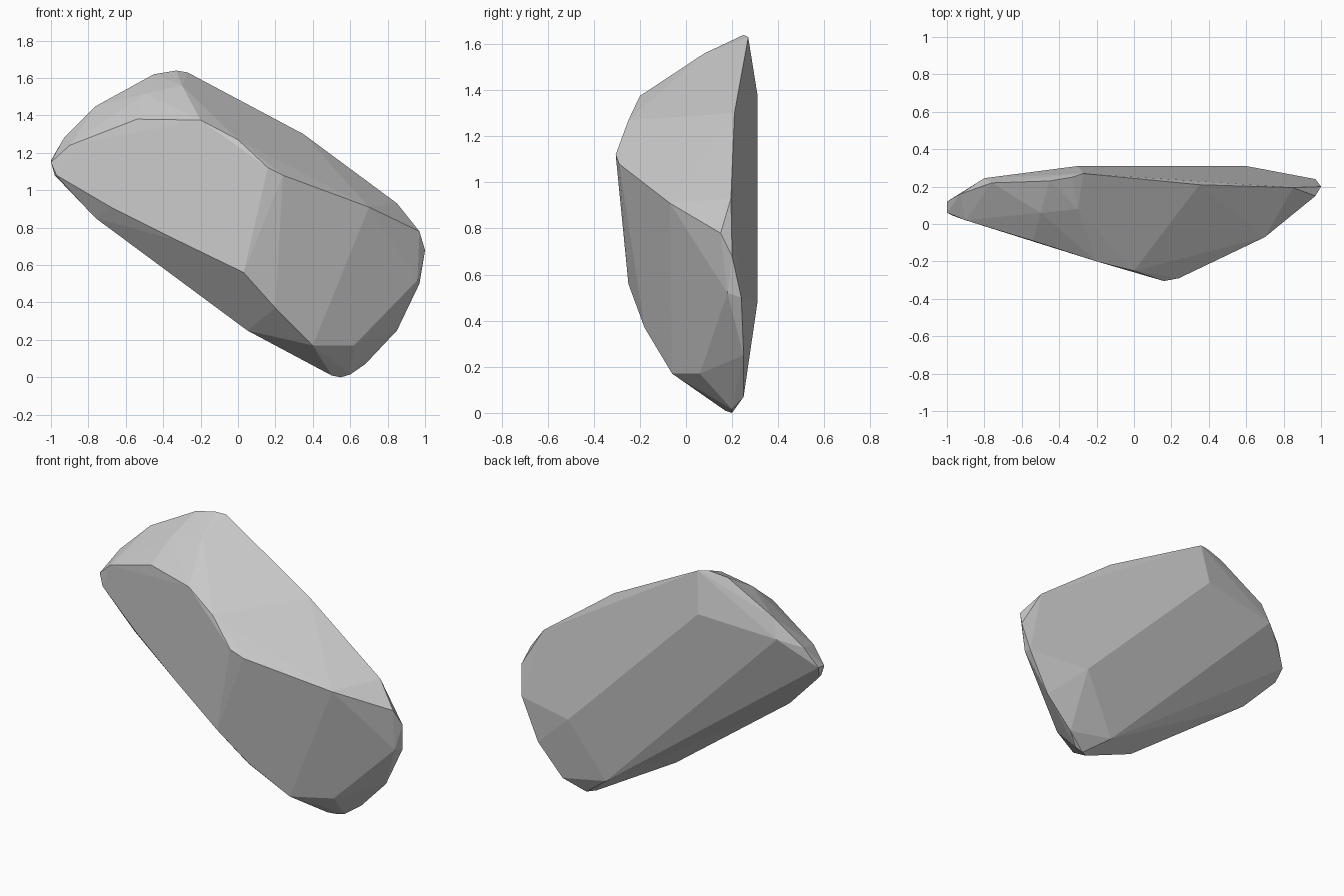
import bpy, bmesh

# Faceted boulder: convex hull wrapped around its main ridges

# front ridge, running from the left tip over the nose to the right tip
front_ridge = [(-.9, .02, 1.24), (-.54, -.09, 1.38), (-.2, -.2, 1.375), (0, -.25, 1.27),
               (.16, -.305, 1.12), (.24, -.29, 1.08), (.7, -.07, .91), (.97, .15, .78)]

# lower front ridge and the facets of the foot
lower_ridge = [(-.97, .045, 1.08), (-.68, -.045, .91), (-.32, -.152, .73), (.03, -.25, .56),
               (.2, -.18, .37), (.4, -.06, .17), (.62, .06, .17), (.96, .18, .52)]

# underside keel
keel = [(-.98, .08, 1.08), (-.76, .06, .85), (-.32, .04, .52), (.05, .03, .25),
        (.5, .17, .01), (.55, .2, 0), (.6, .2, .015)]

# crown and rear rim
rim = [(-1, .06, 1.15), (-1, .12, 1.16), (-.93, .16, 1.28), (-.76, .22, 1.45),
       (-.45, .23, 1.62), (-.33, .25, 1.64), (-.27, .27, 1.63), (-.3, .08, 1.56),
       (-.5, .06, 1.515), (.35, .21, 1.3), (.85, .195, .93), (1, .2, .68),
       (.97, .24, .5), (.85, .25, .25), (.68, .25, .07)]

# gently folded back
back = [(-.3, .31, 1.38), (.6, .31, .48), (-.8, .245, 1.33), (.38, .25, .13)]

bm = bmesh.new()
for co in front_ridge + lower_ridge + keel + rim + back:
    bm.verts.new(co)
hull = bmesh.ops.convex_hull(bm, input=bm.verts[:])
loose = [v for v in bm.verts if not v.link_faces]
bmesh.ops.delete(bm, geom=loose, context='VERTS')

# merge nearly coplanar triangles into broad facets
bmesh.ops.dissolve_limit(bm, angle_limit=.05, verts=bm.verts[:], edges=bm.edges[:])
bmesh.ops.recalc_face_normals(bm, faces=bm.faces[:])

mesh = bpy.data.meshes.new("boulder")
bm.to_mesh(mesh)
bm.free()
boulder = bpy.data.objects.new("boulder", mesh)
bpy.context.collection.objects.link(boulder)
